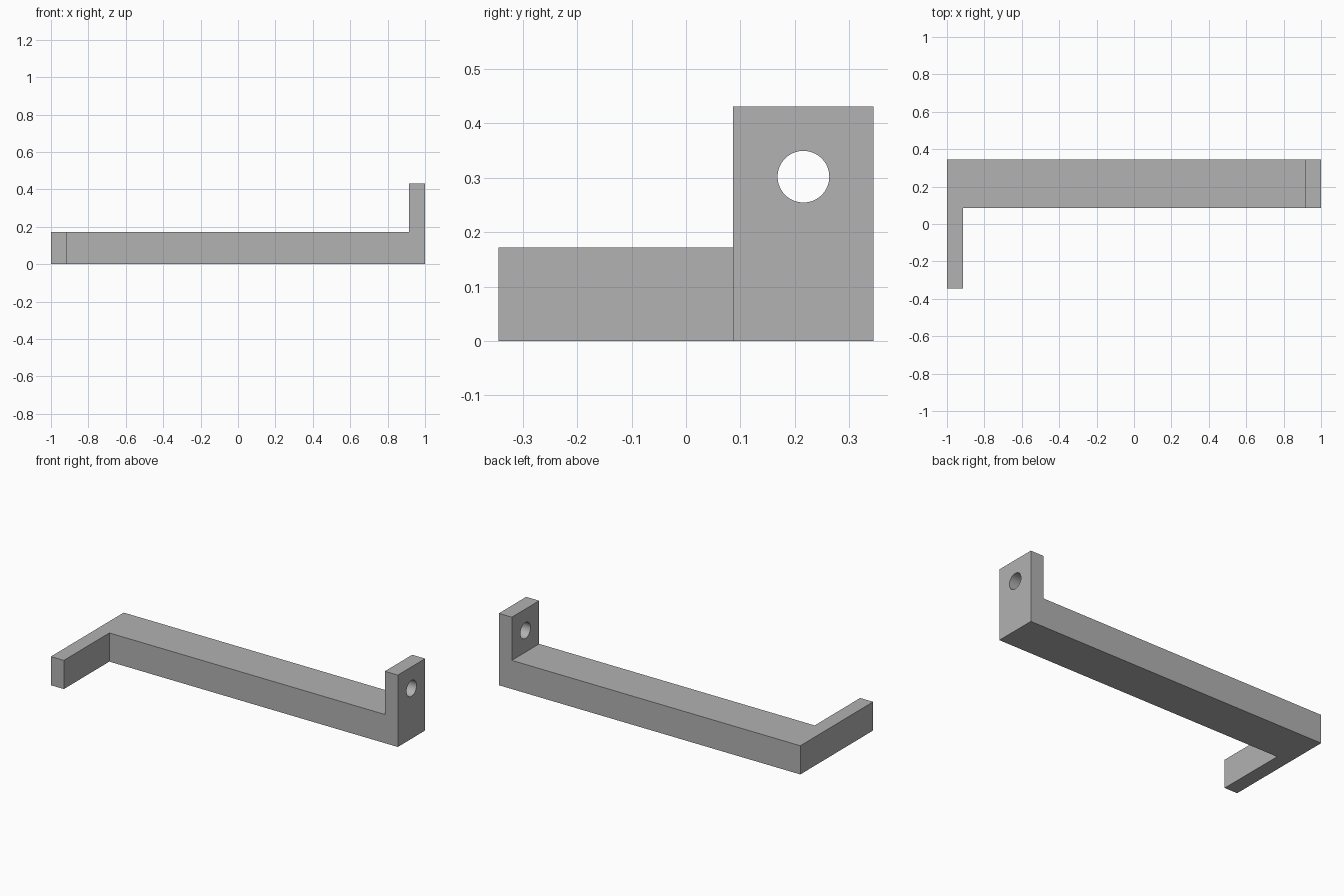
import bpy, bmesh, math
from mathutils import Vector

cube = bpy.data.objects.get("Cube")
if cube:
    bpy.data.objects.remove(cube, do_unlink=True)

# Overall dimensions
HALF_X, HALF_Y = 1.0, 0.345
THICK = 0.086          # tab and arm thickness
BAR_H, TAB_H = 0.172, 0.431
BAR_FRONT = 0.086      # front face of the long bar
HOLE_Y, HOLE_Z, HOLE_R = 0.216, 0.302, 0.0475

grey = bpy.data.materials.new("grey")
grey.use_nodes = True
colour = (0.445, 0.445, 0.445, 1)
grey.diffuse_color = colour
grey.node_tree.nodes["Principled BSDF"].inputs["Base Color"].default_value = colour

bm = bmesh.new()


def footprint(x0, x1, y0, y1):
    corners = [(x0, y0), (x1, y0), (x1, y1), (x0, y1)]
    return bm.faces.new([bm.verts.new((x, y, 0)) for x, y in corners])


def raise_faces(faces, height):
    new = bmesh.ops.extrude_face_region(bm, geom=faces)["geom"]
    verts = [g for g in new if isinstance(g, bmesh.types.BMVert)]
    bmesh.ops.translate(bm, verts=verts, vec=(0, 0, height))
    return [g for g in new if isinstance(g, bmesh.types.BMFace)]


# Footprint: front arm, corner, long bar and tab foot
inner = HALF_X - THICK
footprint(-HALF_X, -inner, -HALF_Y, BAR_FRONT)
footprint(-HALF_X, -inner, BAR_FRONT, HALF_Y)
footprint(-inner, inner, BAR_FRONT, HALF_Y)
footprint(inner, HALF_X, BAR_FRONT, HALF_Y)
bmesh.ops.remove_doubles(bm, verts=bm.verts[:], dist=1e-4)

# Raise the whole bar, keeping its underside, then the end tab
bottom = bm.faces[:]
tops = raise_faces(bottom, BAR_H)
tab_top = max(tops, key=lambda f: f.calc_center_median().x)
raise_faces([tab_top], TAB_H - BAR_H)

# Clean into one closed body with large flat faces
bmesh.ops.recalc_face_normals(bm, faces=bm.faces[:])
bmesh.ops.dissolve_limit(bm, angle_limit=math.radians(1),
                         verts=bm.verts[:], edges=bm.edges[:])
mesh = bpy.data.meshes.new("bracket_bar")
bm.to_mesh(mesh)
bm.free()
mesh.materials.append(grey)
bar = bpy.data.objects.new("bracket_bar", mesh)
bpy.context.collection.objects.link(bar)

# Round hole through the tab
bpy.ops.mesh.primitive_cylinder_add(
    vertices=64, radius=HOLE_R, depth=THICK * 3,
    location=Vector((HALF_X - THICK / 2, HOLE_Y, HOLE_Z)),
    rotation=(0, math.pi / 2, 0))
cutter = bpy.context.object
cutter.name = "hole_cutter"
cutter.data.materials.append(grey)
cutter.hide_render = True
cutter.display_type = 'WIRE'

bpy.ops.object.select_all(action='DESELECT')
bar.select_set(True)
bpy.context.view_layer.objects.active = bar
cut = bar.modifiers.new("tab_hole", 'BOOLEAN')
cut.operation = 'DIFFERENCE'
cut.solver = 'EXACT'
cut.object = cutter
bpy.ops.object.modifier_apply(modifier=cut.name)
bpy.data.objects.remove(cutter, do_unlink=True)
bpy.ops.object.shade_smooth_by_angle(angle=math.radians(30))
